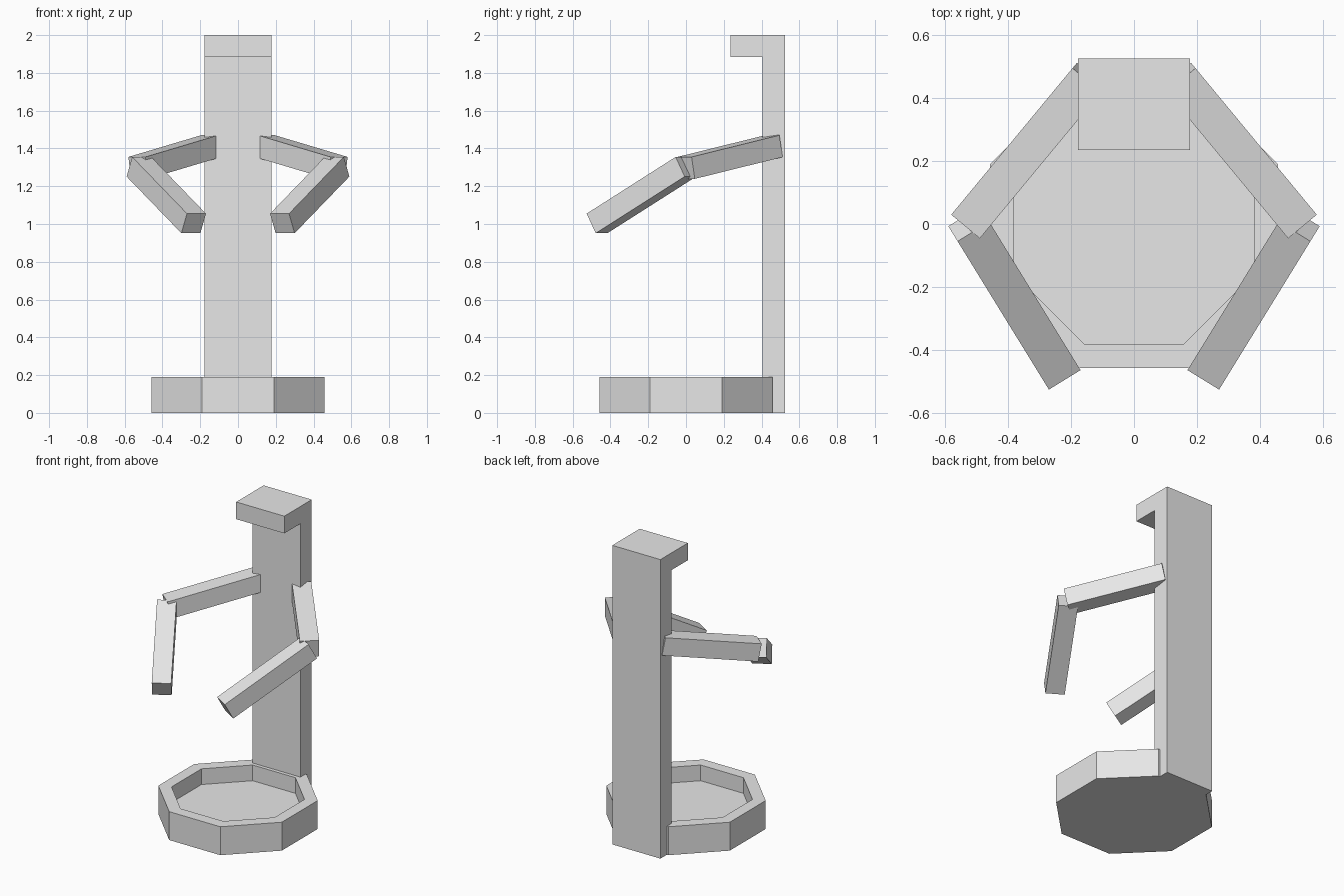
import bpy, bmesh, math
from mathutils import Vector, Matrix

cube = bpy.data.objects.get("Cube")
if cube:
    bpy.data.objects.remove(cube, do_unlink=True)

grey = bpy.data.materials.new("light grey")
grey.use_nodes = True
GREY = (0.8, 0.8, 0.8, 1.0)
grey.diffuse_color = GREY
grey.node_tree.nodes["Principled BSDF"].inputs["Base Color"].default_value = GREY


def add_object(name, bm):
    bmesh.ops.recalc_face_normals(bm, faces=bm.faces)
    mesh = bpy.data.meshes.new(name)
    bm.to_mesh(mesh)
    bm.free()
    mesh.materials.append(grey)
    obj = bpy.data.objects.new(name, mesh)
    bpy.context.collection.objects.link(obj)
    return obj


def prism(bm, outline, direction):
    """Extrude a closed outline and return the far cap."""
    face = bm.faces.new([bm.verts.new(p) for p in outline])
    out = bmesh.ops.extrude_face_region(bm, geom=[face], use_keep_orig=True)
    verts = [g for g in out["geom"] if isinstance(g, bmesh.types.BMVert)]
    bmesh.ops.translate(bm, verts=verts, vec=direction)
    return next(g for g in out["geom"] if isinstance(g, bmesh.types.BMFace))


def octagon(apothem, z):
    radius = apothem / math.cos(math.pi / 8)
    angles = [math.pi / 8 + i * math.pi / 4 for i in range(8)]
    return [(radius * math.cos(a), radius * math.sin(a), z) for a in angles]


# Octagonal dish base with a sunken floor
bm = bmesh.new()
floor = prism(bm, octagon(0.457, 0), (0, 0, 0.19))
bmesh.ops.recalc_face_normals(bm, faces=bm.faces)
bmesh.ops.inset_region(bm, faces=[floor], thickness=0.082)
out = bmesh.ops.extrude_face_region(bm, geom=[floor])
sunk = [g for g in out["geom"] if isinstance(g, bmesh.types.BMVert)]
bmesh.ops.translate(bm, verts=sunk, vec=(0, 0, -0.105))
if floor.is_valid:
    bmesh.ops.delete(bm, geom=[floor], context="FACES_ONLY")
add_object("dish_base", bm)

# Back column with the overhanging head, as one side profile
HALF = 0.178
profile = [(0.525, 0), (0.525, 2), (0.235, 2), (0.235, 1.885), (0.405, 1.885), (0.405, 0)]
bm = bmesh.new()
prism(bm, [(-HALF, y, z) for y, z in profile], (2 * HALF, 0, 0))
add_object("column", bm)


def arm_beam(name, start, end, side, size=0.118):
    """Square beam whose top centre line runs from start to end."""
    a, b = (Vector((p[0] * side, p[1], p[2])) for p in (start, end))
    along = (b - a).normalized()
    across = along.cross(Vector((0, 0, 1))).normalized()
    up = across.cross(along)
    centre = (a + b) / 2 - up * size / 2
    frame = Matrix((along, across, up)).transposed().to_4x4()
    scale = Matrix.Diagonal(((b - a).length, size, size, 1))
    bm = bmesh.new()
    bmesh.ops.create_cube(bm, size=1, matrix=Matrix.Translation(centre) @ frame @ scale)
    add_object(name, bm)


# Mirrored arms, each a shoulder beam and a forearm beam
for label, side in (("left", 1), ("right", -1)):
    arm_beam(label + "_upper_arm", (0.15, 0.457, 1.47), (0.535, -0.008, 1.355), side)
    arm_beam(label + "_forearm", (0.51, -0.024, 1.355), (0.22, -0.495, 1.055), side)
